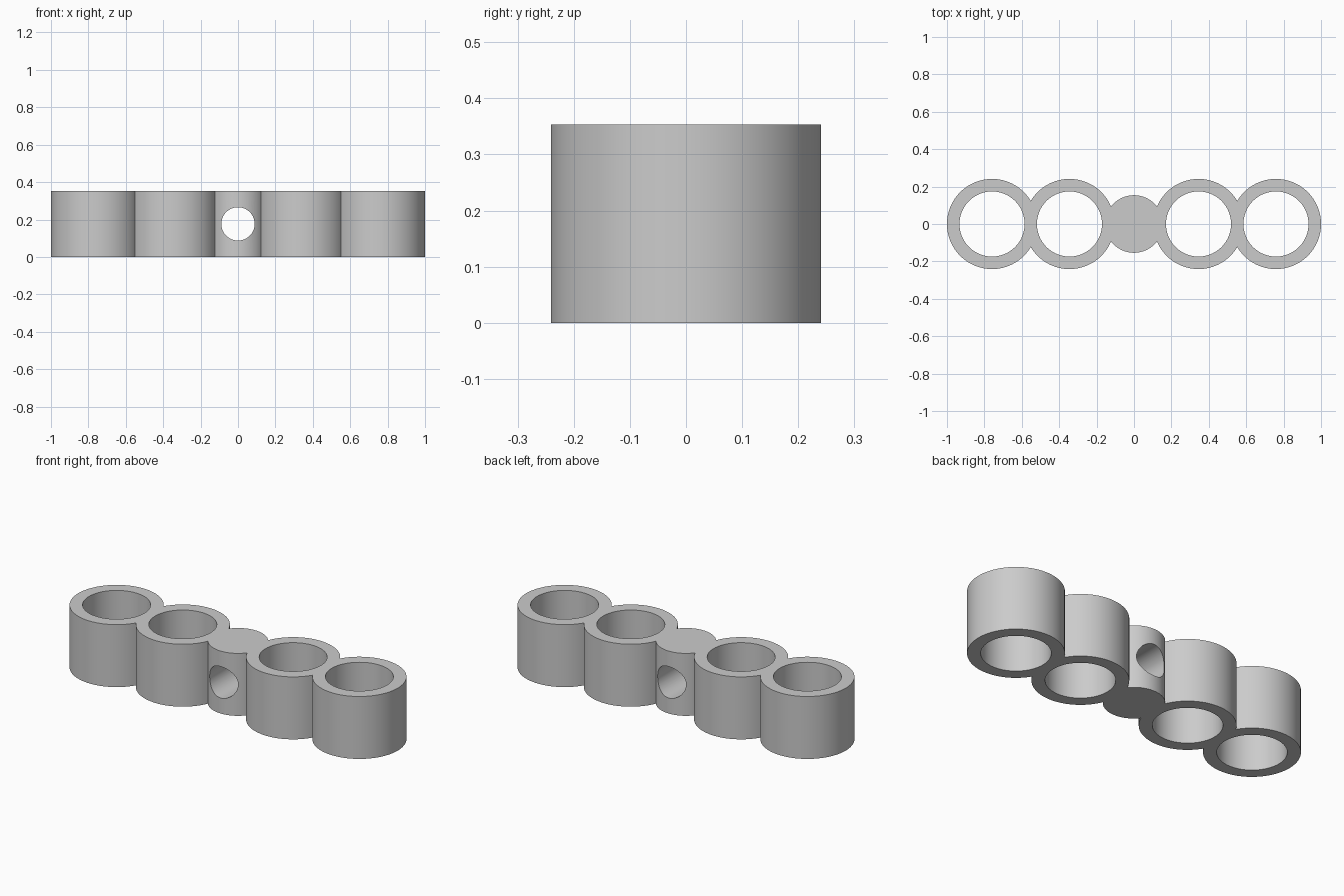
import bpy
import math

cube = bpy.data.objects.get("Cube")
if cube:
    bpy.data.objects.remove(cube, do_unlink=True)

HEIGHT = 0.353
MID = HEIGHT / 2
RING_X = (-0.759, -0.345, 0.345, 0.759)
RING_R, BORE_R = 0.241, 0.174
HUB_R, CROSS_R = 0.154, 0.089

grey = bpy.data.materials.new("plain_grey")
grey.use_nodes = True
COLOUR = (0.6, 0.6, 0.6, 1)
grey.diffuse_color = COLOUR
grey.node_tree.nodes["Principled BSDF"].inputs["Base Color"].default_value = COLOUR


def cylinder(name, x, radius, depth, rotation=(0, 0, 0)):
    bpy.ops.mesh.primitive_cylinder_add(vertices=96, radius=radius, depth=depth,
                                        location=(x, 0, MID), rotation=rotation)
    obj = bpy.context.object
    obj.name = name
    obj.data.materials.append(grey)
    return obj


def combine(target, tool, operation):
    mod = target.modifiers.new(operation.lower(), 'BOOLEAN')
    mod.operation, mod.solver, mod.object = operation, 'EXACT', tool
    tool.hide_render = True
    bpy.context.view_layer.objects.active = target
    bpy.ops.object.modifier_apply(modifier=mod.name)
    bpy.data.objects.remove(tool, do_unlink=True)


# Solid row: central hub fused with the four tubes
body = cylinder("tube_row_body", 0, HUB_R, HEIGHT)
for x in sorted(RING_X, key=abs):
    combine(body, cylinder("tube", x, RING_R, HEIGHT), 'UNION')

# Vertical bores through the tubes
for x in RING_X:
    combine(body, cylinder("bore_cutter", x, BORE_R, HEIGHT * 2), 'DIFFERENCE')

# Cross hole through the hub, front to back
combine(body, cylinder("cross_cutter", 0, CROSS_R, 1, (math.pi / 2, 0, 0)), 'DIFFERENCE')

# Smooth walls with crisp rims
bpy.ops.object.select_all(action='DESELECT')
body.select_set(True)
bpy.context.view_layer.objects.active = body
bpy.ops.object.shade_smooth_by_angle(angle=math.radians(30))
